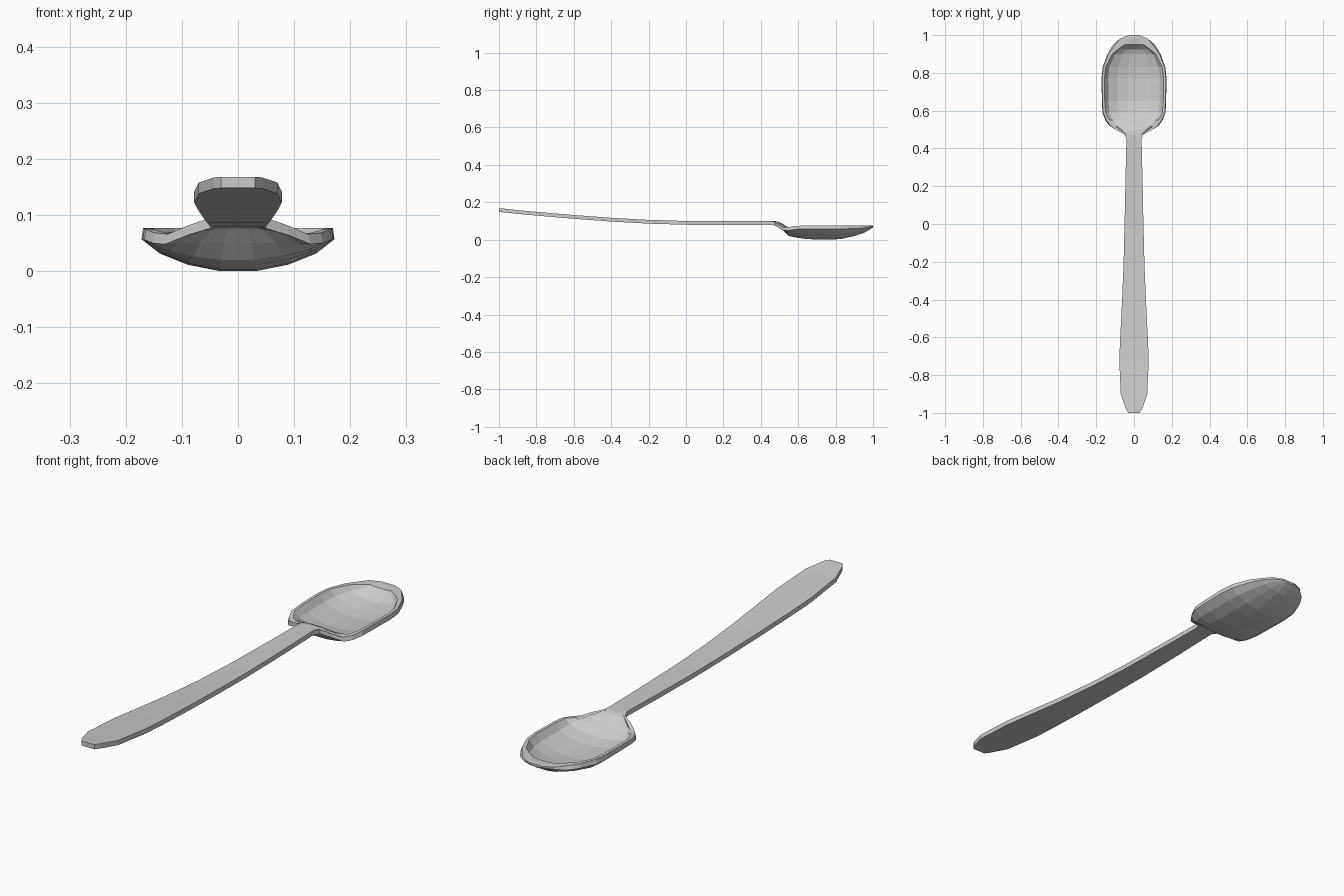
import bpy, bmesh

# Cross-section shape: (fraction of half width, fraction of depth from edge to centre)
UNDER = [(1, 0), (.81, .45), (.52, .8), (.19, 1)]
UPPER = [(1, 0), (.87, .5), (.55, .85), (.2, 1)]

# Handle: y, half width, top height (flat bar 0.02 thick)
HANDLE = [(-1, .03, .168), (-.98, .043, .167), (-.9, .07, .158), (-.72, .078, .142),
          (-.6, .073, .132), (-.4, .063, .117), (-.2, .055, .106), (0, .05, .1),
          (.25, .045, .099), (.45, .04, .1)]

# Bowl: y, outer half width, inner half width,
#       underside edge z, underside centre z, rim top z, inside centre z
BOWL = [(.475, .05, .042, .076, .08, .095, .1),
        (.495, .09, .07, .064, .076, .081, .096),
        (.52, .13, .105, .048, .05, .066, .083),
        (.55, .152, .128, .05, .02, .068, .06),
        (.59, .167, .15, .056, .011, .074, .036),
        (.65, .17, .155, .057, .003, .076, .024),
        (.77, .172, .157, .057, .0, .077, .02),
        (.83, .166, .15, .057, .004, .077, .025),
        (.90, .14, .115, .06, .02, .077, .036),
        (.925, .126, .085, .061, .028, .077, .046),
        (.95, .11, .05, .063, .036, .077, .074),
        (.98, .075, .04, .067, .053, .077, .077),
        (1.0, .03, .02, .071, .066, .076, .076)]


def ring(bm, y, w, wi, edge_low, mid_low, rim, mid_top):
    """Closed cross-section: underside left to right, then upper side right to left."""
    low = [(w * f, edge_low + (mid_low - edge_low) * d) for f, d in UNDER]
    rim_x = w - .2 * (w - wi) if w > .1 else w
    top = [(rim_x, rim)] + [(wi * f, rim + (mid_top - rim) * d) for f, d in UPPER]
    pts = ([(-x, z) for x, z in low] + low[::-1] +
           top + [(-x, z) for x, z in top[::-1]])
    return [bm.verts.new((x, y, z)) for x, z in pts]


# Spoon lofted through handle and bowl sections
bm = bmesh.new()
stations = [(y, w, w * .9, z - .02, z - .02, z, z) for y, w, z in HANDLE] + BOWL
rings = [ring(bm, *s) for s in stations]
for a, b in zip(rings, rings[1:]):
    n = len(a)
    for i in range(n):
        j = (i + 1) % n
        bm.faces.new((a[i], a[j], b[j], b[i]))
bm.faces.new(rings[0])
bm.faces.new(rings[-1])
bmesh.ops.recalc_face_normals(bm, faces=bm.faces)

mesh = bpy.data.meshes.new("spoon")
bm.to_mesh(mesh)
bm.free()
spoon = bpy.data.objects.new("spoon", mesh)
bpy.context.collection.objects.link(spoon)
